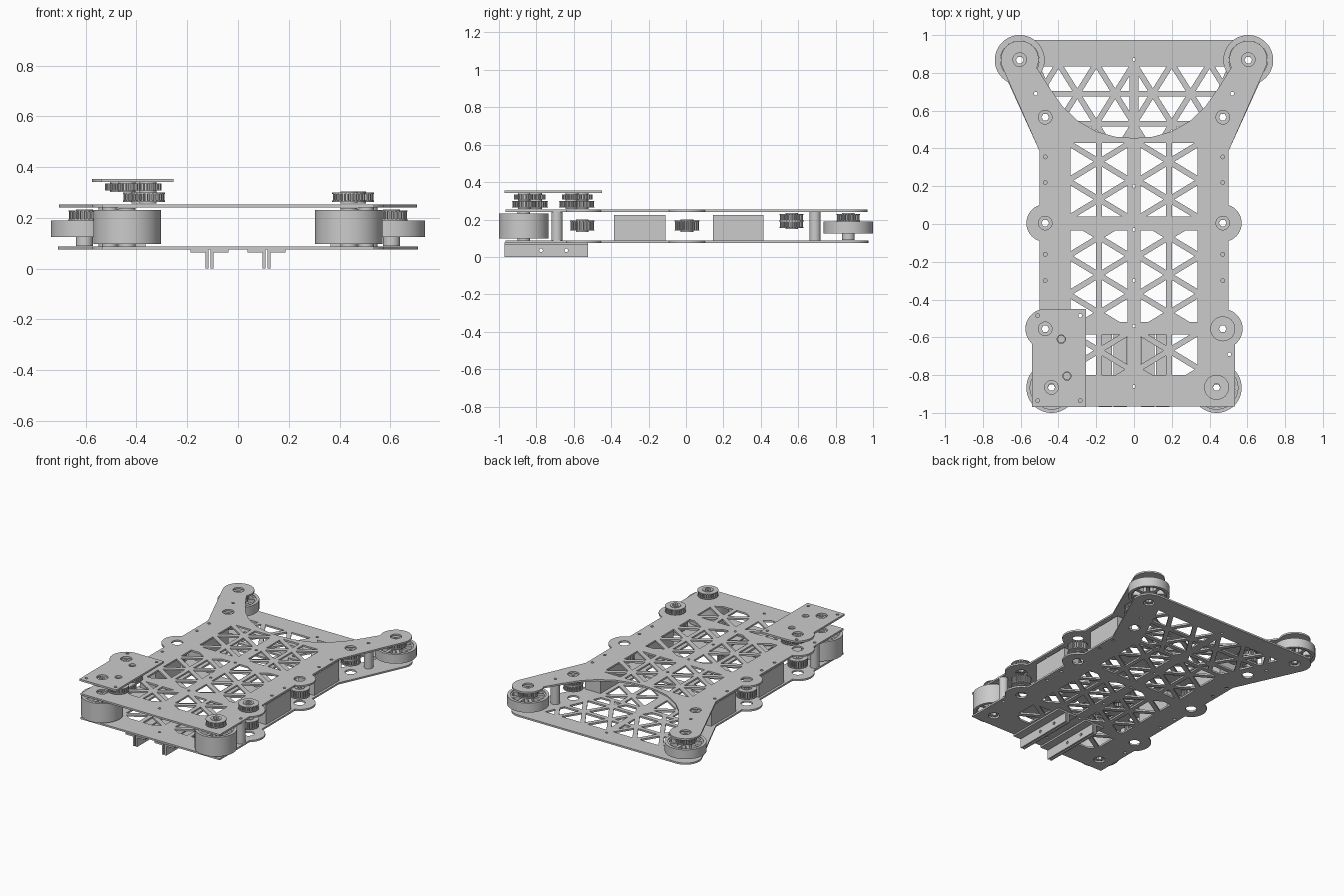
import bpy, bmesh
from math import cos, sin, radians, pi

if "Cube" in bpy.data.objects:
    bpy.data.objects.remove(bpy.data.objects["Cube"])


def arc(cx, cy, r, a0, a1, n=16):
    return [(cx + r * cos(radians(a0 + (a1 - a0) * i / n)),
             cy + r * sin(radians(a0 + (a1 - a0) * i / n))) for i in range(n + 1)]


def circle(cx, cy, r, n=32):
    return [(cx + r * cos(2 * pi * i / n), cy + r * sin(2 * pi * i / n)) for i in range(n)]


def rect(x0, y0, x1, y1):
    return [(x0, y0), (x1, y0), (x1, y1), (x0, y1)]


def flip(loop):
    return [(-x, y) for x, y in reversed(loop)]


def prism(name, loops, z0, z1, along_x=False):
    """Extrude a flat outline (first loop) with holes (other loops)."""
    cu = bpy.data.curves.new(name + "_profile", 'CURVE')
    cu.dimensions, cu.fill_mode, cu.extrude = '2D', 'BOTH', (z1 - z0) / 2
    for loop in loops:
        sp = cu.splines.new('POLY')
        sp.points.add(len(loop) - 1)
        for p, (x, y) in zip(sp.points, loop):
            p.co = (x, y, 0, 1)
        sp.use_cyclic_u = True
    tmp = bpy.data.objects.new(name + "_profile", cu)
    bpy.context.collection.objects.link(tmp)
    dg = bpy.context.evaluated_depsgraph_get()
    me = bpy.data.meshes.new_from_object(tmp.evaluated_get(dg))
    bpy.data.objects.remove(tmp)
    bpy.data.curves.remove(cu)
    bm = bmesh.new()
    bm.from_mesh(me)
    bmesh.ops.remove_doubles(bm, verts=bm.verts, dist=1e-5)
    for v in bm.verts:
        x, y, z = v.co
        z += (z0 + z1) / 2
        v.co = (z, x, y) if along_x else (x, y, z)
    bmesh.ops.recalc_face_normals(bm, faces=bm.faces)
    bm.to_mesh(me)
    bm.free()
    me.name = name
    ob = bpy.data.objects.new(name, me)
    bpy.context.collection.objects.link(ob)
    return ob


def clip(poly, p, q, inset):
    """Keep the part of a convex polygon left of the line p-q moved in by inset."""
    dx, dy = q[0] - p[0], q[1] - p[1]
    ln = (dx * dx + dy * dy) ** 0.5
    d = [(dx * (y - p[1]) - dy * (x - p[0])) / ln - inset for x, y in poly]
    out = []
    for i, a in enumerate(poly):
        j = (i + 1) % len(poly)
        b = poly[j]
        if d[i] >= 0:
            out.append(a)
        if d[i] * d[j] < 0:
            t = d[i] / (d[i] - d[j])
            out.append((a[0] + t * (b[0] - a[0]), a[1] + t * (b[1] - a[1])))
    return out


def area(p):
    return sum(p[i - 1][0] * p[i][1] - p[i][0] * p[i - 1][1] for i in range(len(p))) / 2


def truss(region, u0, h, v0, s, w, swap=False):
    """Triangular cut-outs of a rib lattice, trimmed to a convex region."""
    holes = []
    for i in range(-1, 4):
        a, b = u0 + i * h, u0 + (i + 1) * h
        oa, ob = (0, s / 2) if i % 2 == 0 else (s / 2, 0)
        for k in range(-7, 7):
            va, vb = v0 + k * s + oa, v0 + k * s + ob
            apex = va + s / 2
            for tri in ([(a, va), (b, apex), (a, va + s)],
                        [(b, vb), (b, vb + s), (a, vb + s / 2)]):
                if swap:
                    tri = [(y, x) for x, y in reversed(tri)]
                poly = region
                for e in range(3):
                    poly = clip(poly, tri[e], tri[(e + 1) % 3], w)
                    if len(poly) < 3:
                        break
                if len(poly) > 2 and area(poly) > 0.0006:
                    holes += [poly, flip(poly)]
    return holes


# Shared plate edge (right half) and hole layout
SHAFTS = [(.47, .565), (.47, .005), (.47, -.555), (.437, -.865), (.605, .87)]
side = [(.535, -.965)] + arc(.47, -.555, .105, -52, 73) + arc(.47, .005, .1, -72.5, 72.5) + [(.5, .385)]
holes = []
for r in (rect(.035, .04, .335, .43), rect(.035, -.52, .335, -.035), rect(.035, -.80, .335, -.585)):
    holes += truss(r, .02, .165, .03, .2, .015)
for x, y in SHAFTS:
    holes += [circle(x, y, .036), circle(-x, y, .036)]
for x, y in [(.47, .355), (.47, .22), (.47, -.16), (.47, -.3), (.505, -.69), (.52, .69)]:
    holes += [circle(x, y, .01, 12), circle(-x, y, .01, 12)]
holes += [circle(0, y, .009, 12) for y in (.2, -.03, -.3, -.54, -.86)]

# Top plate with two arms and a curved cut-out
half = side + arc(.605, .87, .1, -24, 205, 28) + [
    (.45, .725), (.38, .625), (.3, .548), (.2, .49), (.1, .462)]
prism("top_plate", [half + [(0, .455)] + flip(half)] + holes, .241, .253)

# Bottom plate with a straight rear edge and extra truss
half = side + arc(.605, .87, .105, -24, 90)
rear = truss([(.025, .46), (.33, .46), (.5, .84), (.025, .84)], .53, .16, 0, .2, .015, True)
prism("bottom_plate", [half + flip(half)] + holes + rear + [circle(0, .87, .009, 12)], .075, .087)


def pulley(name, x, y, z0, z1, r, teeth=24, flange=True):
    prof = []
    for i in range(teeth):
        for f, k in ((0, .84), (.4, .84), (.5, 1), (.9, 1)):
            a = 2 * pi * (i + f) / teeth
            rr = r * k * (.96 if flange else 1)
            prof.append((x + rr * cos(a), y + rr * sin(a)))
    bore = circle(x, y, .02, 6)
    t = .005 if flange else 0
    prism(name, [prof, bore], z0 + t, z1 - t)
    if flange:
        for n, z in (("lower", z0), ("upper", z1 - t)):
            prism(f"{name}_{n}_flange", [circle(x, y, r), bore], z, z + t)
        prism(name + "_hub", [circle(x, y, .034), bore], z0 - .006, z1 + .004)


def wheel(name, x, y, z0, z1, r, hub0, hub1):
    prism(name + "_tyre", [circle(x, y, r, 64), circle(x, y, r - .02, 64)], z0, z1)
    # web disc with pie-shaped openings between spokes
    webs = [arc(x, y, r - .03, a + 6, a + 39, 6) + arc(x, y, .055, a + 34, a + 11, 4)
            for a in range(0, 360, 45)]
    zc, t = (z0 + z1) / 2, (z1 - z0) * .42
    prism(name + "_spokes", [circle(x, y, r - .019, 64), circle(x, y, .02, 6)] + webs, zc - t, zc + t)
    prism(name + "_hub", [circle(x, y, .034), circle(x, y, .02, 6)], hub0, hub1)


# Wheels, drive pulleys, posts and side boxes on both sides
for sd, s in (("left", -1), ("right", 1)):
    wheel(sd + "_front_wheel", s * .437, -.867, .098, .232, .133, .088, .24)
    wheel(sd + "_rear_wheel", s * .605, .868, .125, .19, .132, .09, .2)
    pulley(sd + "_rear_wheel_pulley", s * .605, .868, .19, .23, .063)
    pulley(sd + "_rear_lower_pulley", s * .47, .565, .155, .193, .064)
    pulley(sd + "_rear_upper_pulley", s * .47, .565, .193, .23, .064)
    pulley(sd + "_middle_pulley", s * .47, .005, .14, .195, .066)
    pulley(sd + "_front_pulley", s * .47, -.555, .14, .195, .066)
    for n, x, y in (("front", .505, -.69), ("rear", .52, .69)):
        prism(f"{sd}_{n}_post", [circle(s * x, y, .03), circle(s * x, y, .01, 12)], .087, .241)
    xa, xb = sorted((s * .365, s * .485))
    prism(sd + "_front_box", [rect(xa, -.385, xb, -.11)], .087, .225)
    prism(sd + "_rear_box", [rect(xa, .145, xb, .415)], .08, .225)

    # Back-to-back angle rails under the front
    for n, x0, x1, f0, f1 in (("inner", .096, .108, .037, .108), ("outer", .116, .128, .116, .187)):
        a, b = sorted((s * x0, s * x1))
        prism(f"{sd}_{n}_rail_web", [rect(-.97, 0, -.525, .066)] +
              [circle(y, .035, .01, 12) for y in (-.775, -.64)], a, b, True)
        a, b = sorted((s * f0, s * f1))
        prism(f"{sd}_{n}_rail_flange", [rect(a, -.97, b, -.525)], .064, .076)

# Pulleys above the top plate
pulley("right_top_pulley_front", .437, -.865, .263, .3, .066)
pulley("right_top_pulley_back", .47, -.555, .263, .3, .066)
pulley("left_top_pulley_front", -.355, -.805, .263, .3, .068)
pulley("left_top_pulley_back", -.385, -.61, .263, .3, .068)

# Meshing gear pairs under the raised mounting plate
GEARS = [(-.437, -.865), (-.355, -.805), (-.47, -.555), (-.385, -.61)]
for i, (x, y) in enumerate(GEARS):
    pulley(f"transfer_gear_{i + 1}", x, y, .308, .335, .054, 20, False)
    prism(f"transfer_gear_{i + 1}_hub", [circle(x, y, .034), circle(x, y, .02, 6)], .303, .341)

# Raised mounting plate
outline = [(-.255, -.97), (-.255, -.45)] + arc(-.47, -.555, .105, 90, 228) + [(-.54, -.97)]
cuts = [circle(x, y, .036 if i % 2 == 0 else .022) for i, (x, y) in enumerate(GEARS)]
cuts += [circle(x, y, .01, 12) for x in (-.51, -.285) for y in (-.935, -.485)]
prism("mounting_plate", [outline] + cuts, .341, .354)

# Smooth round sides, sharp edges
for ob in bpy.context.scene.objects:
    ob.select_set(True)
    bpy.context.view_layer.objects.active = ob
bpy.ops.object.shade_smooth_by_angle(angle=radians(25))
